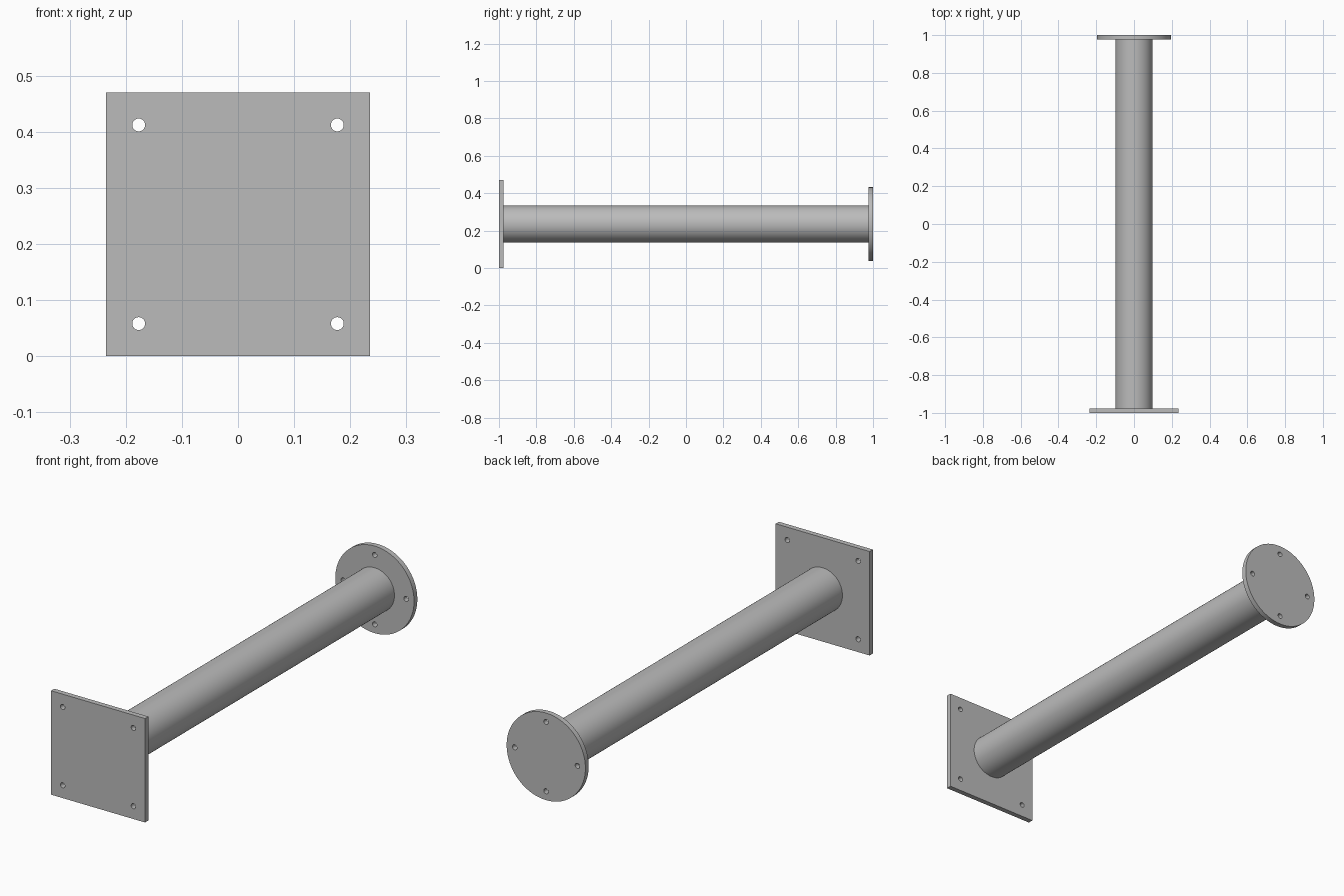
import bpy, bmesh
from math import sin, cos, pi, radians

cube = bpy.data.objects.get("Cube")
if cube:
    bpy.data.objects.remove(cube, do_unlink=True)

PLATE_HALF = 0.235
THICK = 0.0235
AXIS_Z = PLATE_HALF
TUBE_R = 0.099
FLANGE_R = 0.197
HOLE_R = 0.0115

# Single grey steel material
steel = bpy.data.materials.new("grey_steel")
steel.use_nodes = True
grey = (0.5, 0.5, 0.5, 1)
steel.diffuse_color = grey
steel.node_tree.nodes["Principled BSDF"].inputs["Base Color"].default_value = grey


def circle(radius, count, cx=0, cy=0):
    return [(cx + radius * cos(2 * pi * i / count),
             cy + radius * sin(2 * pi * i / count)) for i in range(count)]


def activate(obj):
    bpy.ops.object.select_all(action='DESELECT')
    obj.select_set(True)
    bpy.context.view_layer.objects.active = obj


def drilled_plate(name, outline, hole_centres, y):
    """Extruded flat profile with through holes, facing along y."""
    curve = bpy.data.curves.new(name, 'CURVE')
    curve.dimensions = '2D'
    curve.fill_mode = 'BOTH'
    curve.extrude = THICK / 2
    loops = [outline] + [circle(HOLE_R, 24, *c) for c in hole_centres]
    for loop in loops:
        spline = curve.splines.new('POLY')
        spline.points.add(len(loop) - 1)
        for point, (px, py) in zip(spline.points, loop):
            point.co = (px, py, 0, 1)
        spline.use_cyclic_u = True
    obj = bpy.data.objects.new(name, curve)
    bpy.context.collection.objects.link(obj)
    obj.location = (0, y, AXIS_Z)
    obj.rotation_euler.x = radians(90)
    activate(obj)
    bpy.ops.object.convert(target='MESH')
    obj = bpy.context.view_layer.objects.active
    # Weld caps to walls
    bm = bmesh.new()
    bm.from_mesh(obj.data)
    bmesh.ops.remove_doubles(bm, verts=bm.verts, dist=0.0001)
    bmesh.ops.recalc_face_normals(bm, faces=bm.faces)
    bm.to_mesh(obj.data)
    bm.free()
    finish(obj, name)


def finish(obj, name):
    obj.name = name
    obj.data.materials.clear()
    obj.data.materials.append(steel)
    activate(obj)
    bpy.ops.object.shade_smooth_by_angle(angle=radians(30))


# Square base plate at the front, holes in the corners
corners = [(-1, -1), (1, -1), (1, 1), (-1, 1)]
square = [(PLATE_HALF * x, PLATE_HALF * y) for x, y in corners]
drilled_plate("square_plate", square,
              [(0.177 * x, 0.177 * y) for x, y in corners], -1 + THICK / 2)

# Round flange at the back, holes on the axes
drilled_plate("round_flange", circle(FLANGE_R, 96),
              circle(0.157, 4), 1 - THICK / 2)

# Tube joining the two plates
bpy.ops.mesh.primitive_cylinder_add(
    vertices=96, radius=TUBE_R, depth=2 - 2 * THICK,
    location=(0, 0, AXIS_Z), rotation=(radians(90), 0, 0))
finish(bpy.context.object, "tube")
